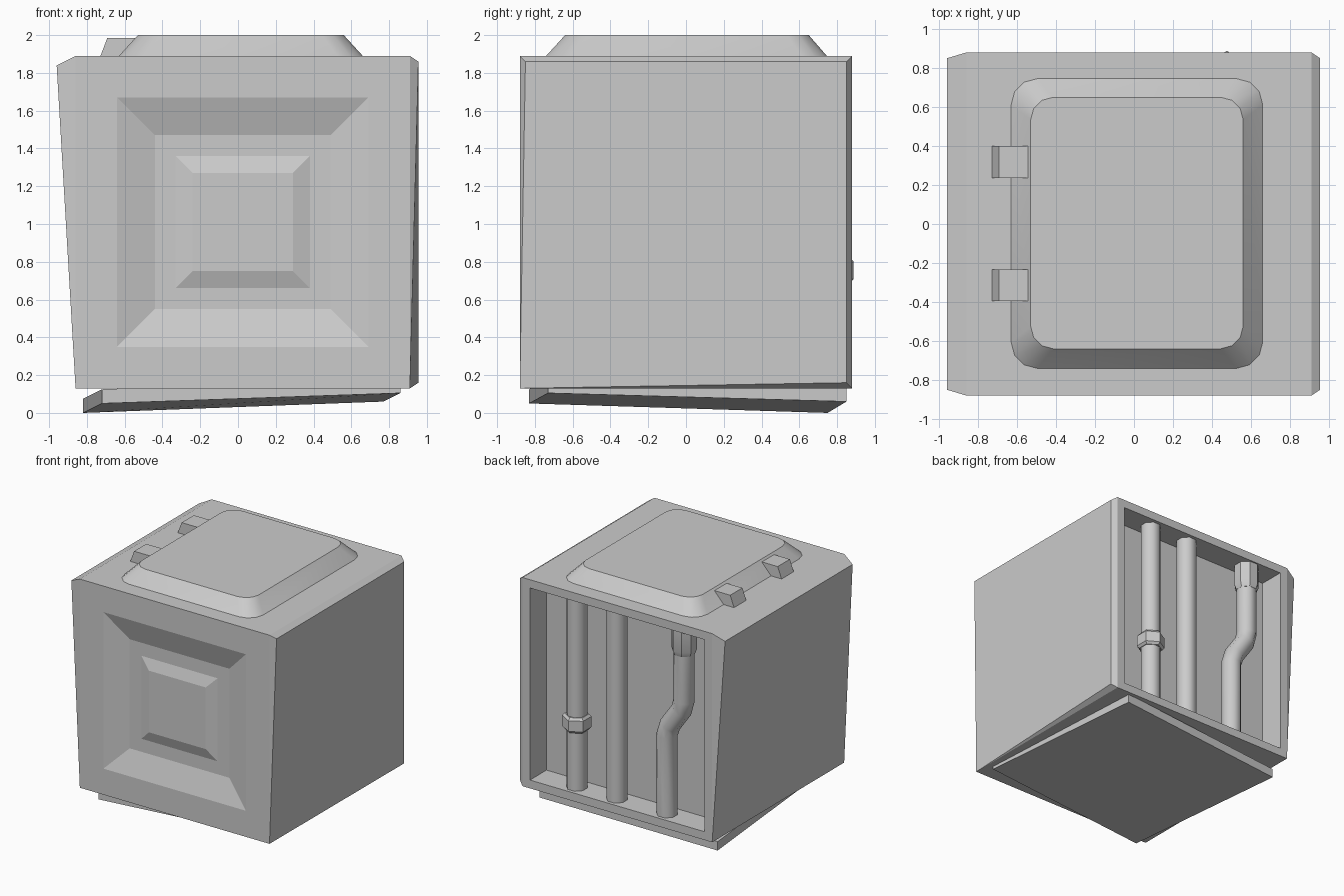
import bpy, bmesh
from math import cos, sin, pi, radians

if "Cube" in bpy.data.objects:
    bpy.data.objects.remove(bpy.data.objects["Cube"])


def finish(bm, name, smooth=None):
    bmesh.ops.recalc_face_normals(bm, faces=bm.faces)
    me = bpy.data.meshes.new(name)
    bm.to_mesh(me)
    bm.free()
    ob = bpy.data.objects.new(name, me)
    bpy.context.collection.objects.link(ob)
    if smooth:
        bpy.ops.object.select_all(action='DESELECT')
        ob.select_set(True)
        bpy.context.view_layer.objects.active = ob
        bpy.ops.object.shade_smooth_by_angle(angle=radians(smooth))
    return ob


def loft(name, rings, smooth=None):
    """Skin a stack of equal-length rings and cap both ends."""
    bm = bmesh.new()
    vs = [[bm.verts.new(p) for p in r] for r in rings]
    for a, b in zip(vs, vs[1:]):
        for i in range(len(a)):
            j = (i + 1) % len(a)
            bm.faces.new((a[i], a[j], b[j], b[i]))
    bm.faces.new(vs[0][::-1])
    bm.faces.new(vs[-1])
    return finish(bm, name, smooth)


def inset(bm, face, thickness, depth=0):
    bmesh.ops.inset_region(bm, faces=[face], thickness=thickness, depth=depth,
                           use_even_offset=True)


# Crate body: box with stepped front panel, open back bay, slanted sides
X0, X1, Y, Z0, Z1 = -0.86, 0.91, 0.88, 0.13, 1.89
bm = bmesh.new()
bmesh.ops.create_cube(bm, size=1)
for v in bm.verts:
    v.co = (X1 if v.co.x > 0 else X0, Y if v.co.y > 0 else -Y,
            Z1 if v.co.z > 0 else Z0)
bm.normal_update()
side = {tuple(round(c) for c in f.normal): f for f in bm.faces}

front = side[(0, -1, 0)]
for thickness, depth in ((0.22, 0), (0.2, -0.065), (0.11, 0), (0.09, 0.03)):
    inset(bm, front, thickness, depth)

back = side[(0, 1, 0)]
inset(bm, back, 0.07)
bay = bmesh.ops.extrude_discrete_faces(bm, faces=[back])['faces'][0]
bmesh.ops.translate(bm, verts=bay.verts, vec=(0, -0.22, 0))

right, left = side[(1, 0, 0)], side[(-1, 0, 0)]
inset(bm, right, 0.03, 0.045)
for v in right.verts:
    if v.co.y < 0 and v.co.z < 1:
        v.co = (X1, -Y, Z0)
inset(bm, left, 0.03, 0.1)
for v in left.verts:
    s = 1 if v.co.y > 0 else -1
    v.co = (-0.96, 0.85 * s, 1.84) if v.co.z > 1 else (X0, Y * s, Z0)
bmesh.ops.remove_doubles(bm, verts=bm.verts, dist=0.001)
finish(bm, "crate_body")


# Hatch on top: rounded rectangle with sloped flanks
def rounded(x0, x1, y0, y1, r, z, n=3):
    pts = []
    for k, (cx, cy) in enumerate(((x1 - r, y1 - r), (x0 + r, y1 - r),
                                  (x0 + r, y0 + r), (x1 - r, y0 + r))):
        for i in range(n + 1):
            a = (k + i / n) * pi / 2
            pts.append((cx + r * cos(a), cy + r * sin(a), z))
    return pts


loft("top_hatch", [rounded(-0.635, 0.665, -0.745, 0.75, 0.135, 1.885),
                   rounded(-0.53, 0.56, -0.64, 0.65, 0.115, 2.0)], 32)

# Hatch hinges
hinge = ((-0.73, 1.885), (-0.692, 1.985), (-0.545, 1.985), (-0.56, 1.885))
for name, y in (("hinge_front", -0.315), ("hinge_back", 0.318)):
    loft(name, [[(x, y + d, z) for x, z in hinge] for d in (-0.081, 0.081)])

# Crooked base plate
base = ((-0.72, -0.83, 0.05), (0.86, -0.73, 0.105),
        (0.77, 0.85, 0.06), (-0.82, 0.75, 0.0))
loft("base_plate", [[(x, y, z + h) for x, y, z in base] for h in (0, 0.075)])


# Pipes in the back bay
def tube(name, path, sides=8, smooth=50, y=0.775):
    """Path of (x, z, radius), rings kept perpendicular to the run in XZ."""
    rings = []
    for i, (x, z, r) in enumerate(path):
        a, b = path[max(i - 1, 0)], path[min(i + 1, len(path) - 1)]
        dx, dz = b[0] - a[0], b[1] - a[1]
        l = (dx * dx + dz * dz) ** 0.5
        tx, tz = -dz / l, dx / l
        rings.append([(x + r * cos(t) * tx, y + r * sin(t), z + r * cos(t) * tz)
                      for t in ((k + 0.5) * 2 * pi / sides for k in range(sides))])
    return loft(name, rings, smooth)


TOP, BOT, R = 1.83, 0.19, 0.083
tube("pipe_right", [(0.476, TOP, R), (0.476, BOT, R)])
tube("pipe_middle", [(0.102, TOP, R), (0.102, BOT, R)])
tube("pipe_bent", [(-0.525, TOP, R), (-0.525, 1.2, R), (-0.5, 1.11, R),
                   (-0.395, 0.96, R), (-0.366, 0.87, R), (-0.366, BOT, R)])
tube("pipe_nut", [(0.476, 0.82, 0.095), (0.476, 0.80, 0.113),
                  (0.476, 0.71, 0.113), (0.476, 0.69, 0.095)], 6, 20)
tube("pipe_collar", [(-0.525, TOP, 0.1), (-0.525, 1.64, 0.1),
                     (-0.525, 1.60, 0.085)], 8, 30)
